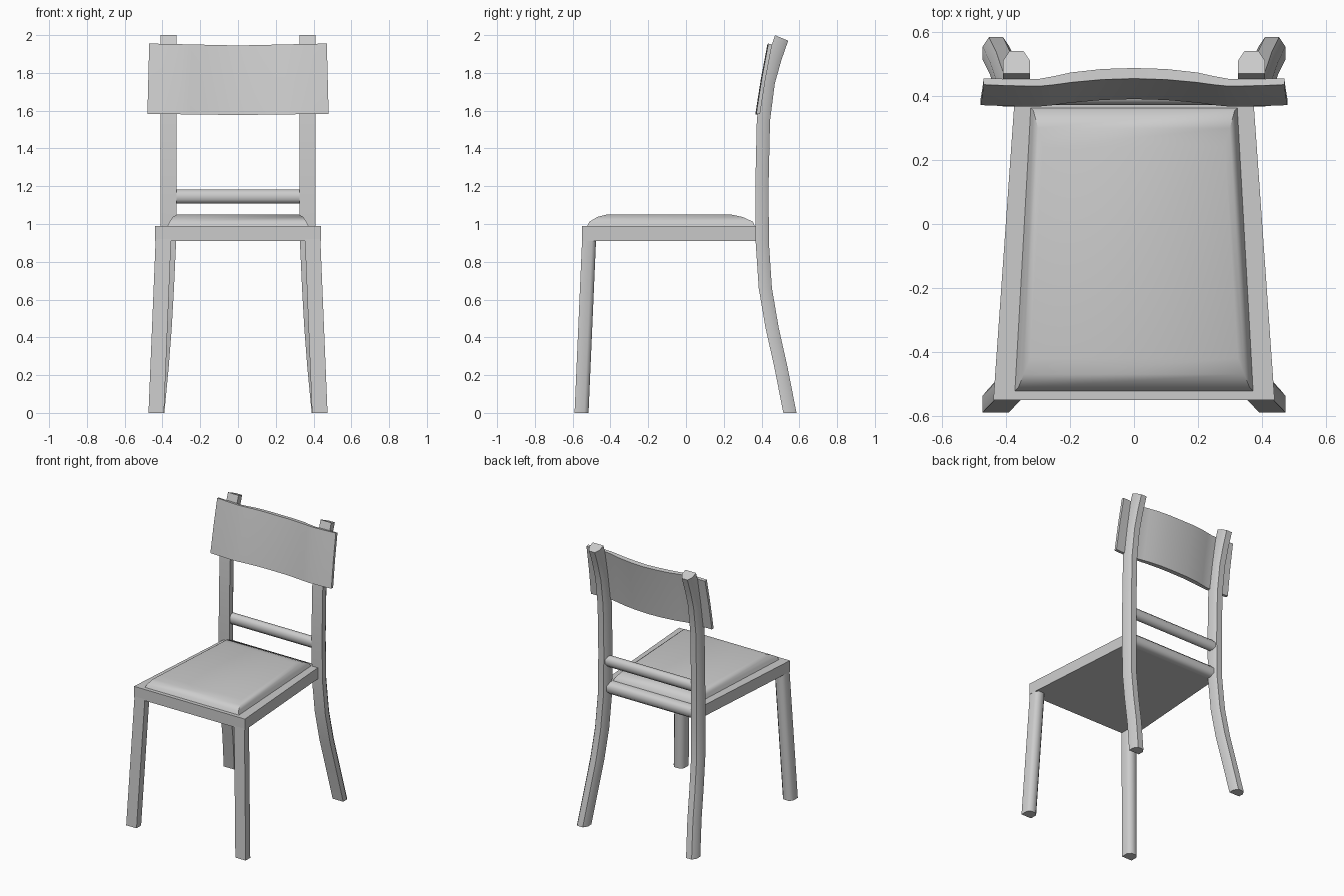
import bpy, bmesh, math

if "Cube" in bpy.data.objects:
    bpy.data.objects.remove(bpy.data.objects["Cube"])


def loft(name, rings, angle=55, mirror=False):
    """Skin a list of equal-length closed rings and cap both ends."""
    bm = bmesh.new()
    vs = [[bm.verts.new(p) for p in r] for r in rings]
    n = len(rings[0])
    for a, b in zip(vs, vs[1:]):
        for i in range(n):
            j = (i + 1) % n
            bm.faces.new((a[i], a[j], b[j], b[i]))
    bm.faces.new(vs[0][::-1])
    bm.faces.new(vs[-1])
    bmesh.ops.recalc_face_normals(bm, faces=bm.faces)
    me = bpy.data.meshes.new(name)
    bm.to_mesh(me)
    bm.free()
    ob = bpy.data.objects.new(name, me)
    bpy.context.collection.objects.link(ob)
    bpy.ops.object.select_all(action='DESELECT')
    ob.select_set(True)
    bpy.context.view_layer.objects.active = ob
    bpy.ops.object.shade_smooth_by_angle(angle=math.radians(angle))
    if mirror:
        m = ob.modifiers.new("mirror", 'MIRROR')
        m.use_clip = False
    return ob


def trapezoid(front_w, front_y, back_w, back_y, z):
    return [(-front_w, front_y, z), (front_w, front_y, z),
            (back_w, back_y, z), (-back_w, back_y, z)]


# Seat frame
loft("seat_frame", [trapezoid(0.44, -0.55, 0.375, 0.37, z) for z in (0.91, 0.99)])

# Rear rail joining the back posts
rail = [(0.36, 0.91), (0.40, 0.91), (0.42, 0.93), (0.42, 0.97), (0.40, 0.99), (0.36, 0.99)]
loft("rear_rail", [[(x, y, z) for y, z in rail] for x in (-0.35, 0.35)])

# Padded seat with sloped edges
loft("seat_cushion", [trapezoid(0.375, -0.525, 0.325, 0.365, 0.985),
                      trapezoid(0.362, -0.512, 0.315, 0.355, 1.012),
                      trapezoid(0.345, -0.47, 0.30, 0.30, 1.037),
                      trapezoid(0.325, -0.42, 0.285, 0.24, 1.05)])

# Front legs, splayed, with softened inner back corner
leg = [(-0.042, -0.037), (0.04, -0.037), (0.04, 0.015), (0.022, 0.037),
       (-0.022, 0.037), (-0.042, 0.015)]
loft("front_leg", [[(cx + x, cy + y, z) for x, y in leg]
                   for cx, cy, z in ((0.434, -0.553, 0), (0.396, -0.513, 0.92))], mirror=True)

# Back posts: curved, flat in front and chamfered behind
post = [(-0.042, -0.035), (0.042, -0.035), (0.042, 0.005), (0.022, 0.035),
        (-0.022, 0.035), (-0.042, 0.005)]
path = [(0.432, 0.550, 0, 0), (0.409, 0.503, 0.24, 0), (0.393, 0.456, 0.45, 0),
        (0.381, 0.420, 0.66, 0), (0.37, 0.404, 0.90, 0), (0.3675, 0.402, 1.20, 0),
        (0.3675, 0.410, 1.55, -0.05), (0.3675, 0.435, 1.75, -0.2),
        (0.3675, 0.470, 1.88, -0.35), (0.3675, 0.506, 1.985, -0.42)]
loft("back_post", [[(cx + x, cy + y, cz + y * tilt) for x, y in post]
                   for cx, cy, cz, tilt in path], mirror=True)

# Rounded stretcher between the posts
ring = [(0.401 + 0.031 * math.cos(a), 1.145 + 0.04 * math.sin(a))
        for a in (math.tau * (i + 0.5) / 8 for i in range(8))]
loft("stretcher", [[(x, y, z) for y, z in ring] for x in (-0.35, 0.35)])

# Backrest: leaning panel bowed backwards in the middle
half = [(0.475, 0.004, 0.020), (0.40, 0.001, 0.021), (0.30, -0.001, 0.023), (0.25, 0.004, 0.027),
        (0.20, 0.011, 0.031), (0.10, 0.020, 0.033)]
stations = [(-x, d, t) for x, d, t in half] + [(0, 0.023, 0.033)] + half[::-1]
rings = []
for x, d, t in stations:
    zt = 1.945 + 0.010 * min(1, abs(x) / 0.45)
    zb = 1.577 + 0.006 * min(1, abs(x) / 0.45)
    yf, yb = 0.368 + d, 0.432 + d
    zm, ym = (zt + zb) / 2, (yf + yb) / 2
    rings.append([(x * 1.01, yf, zb), (x, ym - 0.003, zm), (x * 0.99, yb, zt),
                  (x * 0.99, yb + t, zt - 0.004), (x, ym + t - 0.003, zm), (x * 1.01, yf + t, zb)])
loft("backrest", rings)
